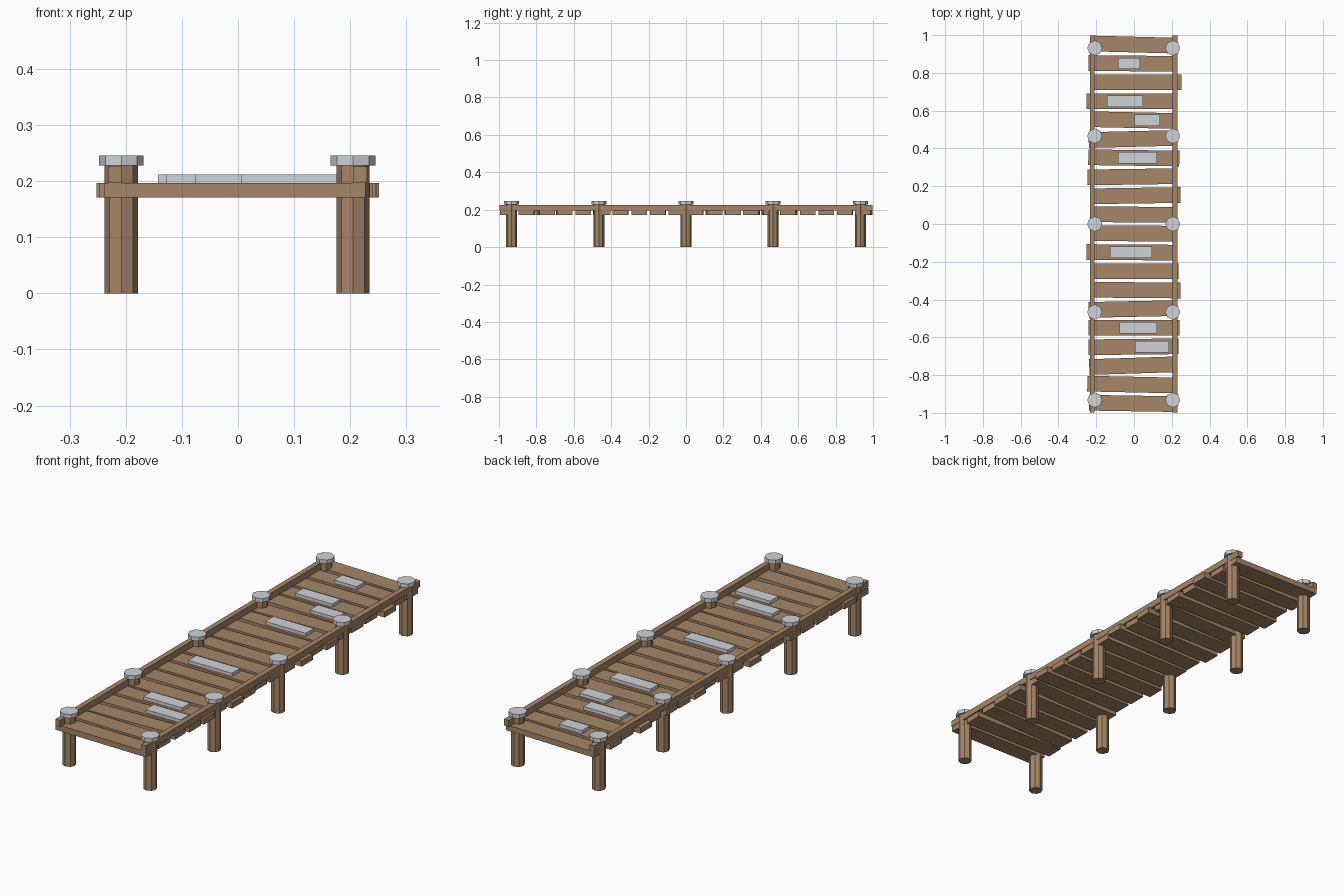
import bpy
import math


def material(name, rgb):
    m = bpy.data.materials.new(name)
    m.diffuse_color = (*rgb, 1)
    return m


wood = material("weathered wood", (0.38, 0.238, 0.134))
snow = material("pale snow", (0.62, 0.65, 0.68))


def box(name, x0, x1, y0, y1, z0, z1, mat, angle=0):
    bpy.ops.mesh.primitive_cube_add(
        size=1, location=((x0 + x1) / 2, (y0 + y1) / 2, (z0 + z1) / 2),
        rotation=(0, 0, math.radians(angle)))
    o = bpy.context.object
    o.name = name
    o.scale = (x1 - x0, y1 - y0, z1 - z0)
    o.data.materials.append(mat)


def octagon(name, x, y, r, z0, z1, mat):
    bpy.ops.mesh.primitive_cylinder_add(
        vertices=8, radius=r, depth=z1 - z0, location=(x, y, (z0 + z1) / 2))
    o = bpy.context.object
    o.name = name
    o.data.materials.append(mat)


# Posts with snow caps
for i in range(5):
    y = -0.932 + 0.466 * i
    for side, x in (("left", -0.208), ("right", 0.205)):
        octagon(f"{side}_post_{i}", x, y, 0.0295, 0, 0.228, wood)
        octagon(f"{side}_snow_cap_{i}", x, y, 0.0398, 0.228, 0.246, snow)

# Edge rails
box("left_rail", -0.232, -0.208, -0.998, 0.998, 0.197, 0.226, wood)
box("right_rail", 0.205, 0.230, -0.998, 0.998, 0.197, 0.226, wood)

# Deck planks, back to front: left end, right end, turn in degrees
planks = [
    (-0.230, 0.228, -1.5), (-0.241, 0.226, -0.6), (-0.229, 0.251, 0),
    (-0.252, 0.224, 0), (-0.230, 0.228, -1.2), (-0.240, 0.224, 1.4),
    (-0.242, 0.240, -0.8), (-0.246, 0.224, 0.8), (-0.225, 0.246, 0.8),
    (-0.230, 0.228, -0.4), (-0.230, 0.228, -0.3), (-0.252, 0.224, -0.4),
    (-0.228, 0.235, 0), (-0.226, 0.246, -0.5), (-0.240, 0.226, 1.2),
    (-0.240, 0.240, 0), (-0.240, 0.235, 0.6), (-0.237, 0.226, 1.8),
    (-0.247, 0.224, -1.2), (-0.238, 0.228, -0.9),
]
for i, (x0, x1, a) in enumerate(planks):
    y = 0.95 - 0.1 * i
    box(f"plank_{i}", x0, x1, y - 0.0415, y + 0.0415, 0.171, 0.197, wood, a)

# Snow patches lying on the planks
patches = [
    (0.85, -0.085, 0.031), (0.65, -0.143, 0.047), (0.55, 0.002, 0.138),
    (0.35, -0.085, 0.121), (-0.15, -0.128, 0.095), (-0.55, -0.076, 0.121),
    (-0.65, 0.005, 0.185),
]
for i, (y, x0, x1) in enumerate(patches):
    box(f"snow_patch_{i}", x0, x1, y - 0.03, y + 0.03, 0.195, 0.212, snow)
